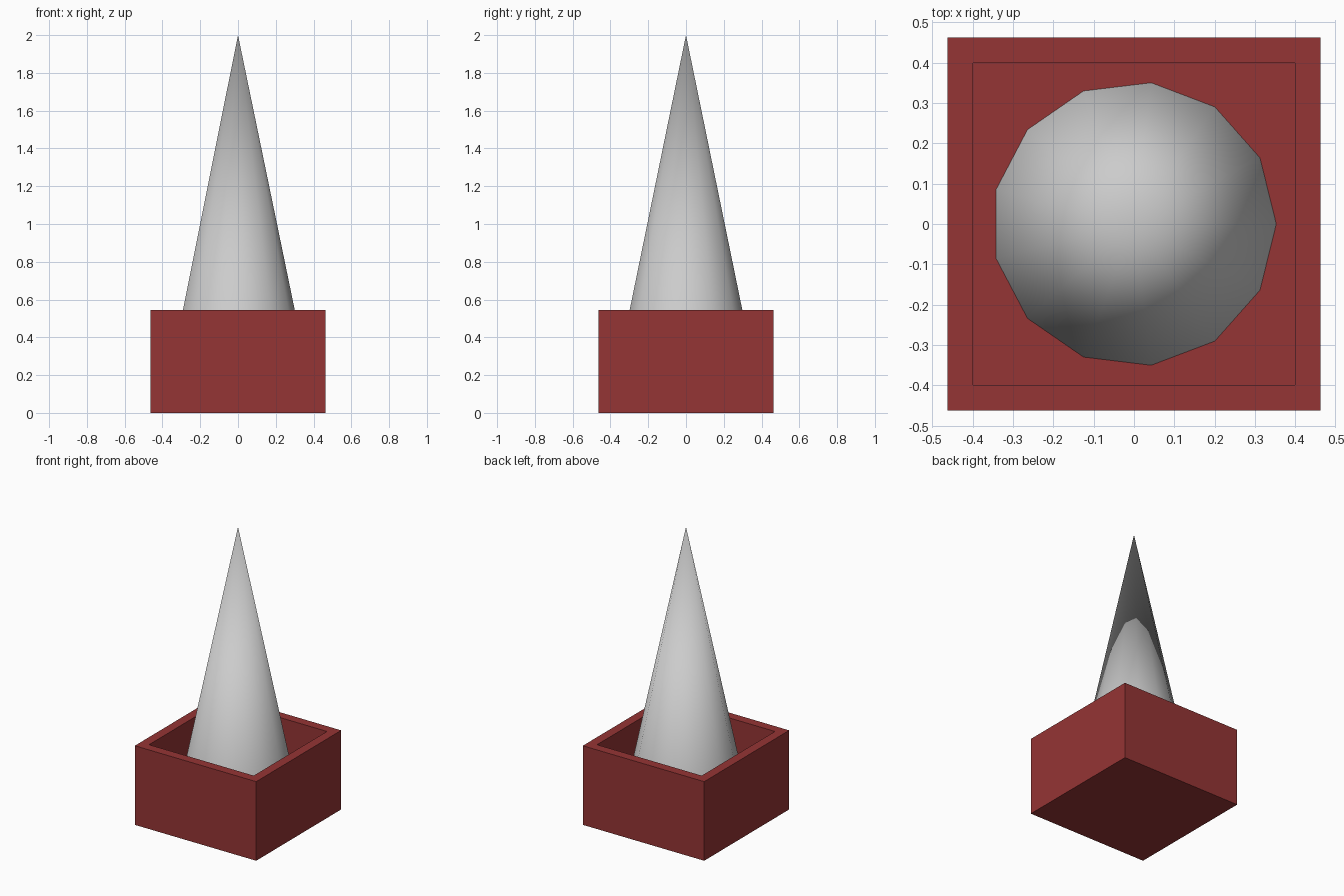
import bpy, bmesh

if "Cube" in bpy.data.objects:
    bpy.data.objects.remove(bpy.data.objects["Cube"])

POT_W, POT_H, WALL, FLOOR = 0.925, 0.545, 0.09, 0.29
CONE_R, TOP = 0.353, 2.0


def add_object(name, bm):
    mesh = bpy.data.meshes.new(name)
    bm.to_mesh(mesh)
    bm.free()
    obj = bpy.data.objects.new(name, mesh)
    bpy.context.collection.objects.link(obj)
    return obj


# Square planter: box with the top inset and pushed down to the soil level
bm = bmesh.new()
bmesh.ops.create_cube(bm, size=1)
for v in bm.verts:
    v.co = (v.co.x * POT_W, v.co.y * POT_W, (v.co.z + 0.5) * POT_H)
top = max(bm.faces, key=lambda f: f.calc_center_median().z)
bmesh.ops.inset_region(bm, faces=[top], thickness=WALL)
walls = bmesh.ops.extrude_discrete_faces(bm, faces=[top])
for v in walls["faces"][0].verts:
    v.co.z = FLOOR
bmesh.ops.recalc_face_normals(bm, faces=bm.faces)
planter = add_object("planter", bm)
red = bpy.data.materials.new("planter_red")
red.diffuse_color = (0.3, 0.035, 0.035, 1)
red.use_nodes = True
red.node_tree.nodes["Principled BSDF"].inputs["Base Color"].default_value = red.diffuse_color
planter.data.materials.append(red)

# Cone-shaped shrub: 13 sides, one corner pointing along +x
bpy.ops.mesh.primitive_cone_add(vertices=13, radius1=CONE_R, radius2=0, depth=TOP - FLOOR,
                                location=(0, 0, (TOP + FLOOR) / 2))
shrub = bpy.context.object
shrub.name = "shrub"
# The primitive starts its first corner on +y; a quarter turn puts it on +x
shrub.rotation_euler.z = -1.5707963
bpy.ops.object.shade_smooth_by_angle()
